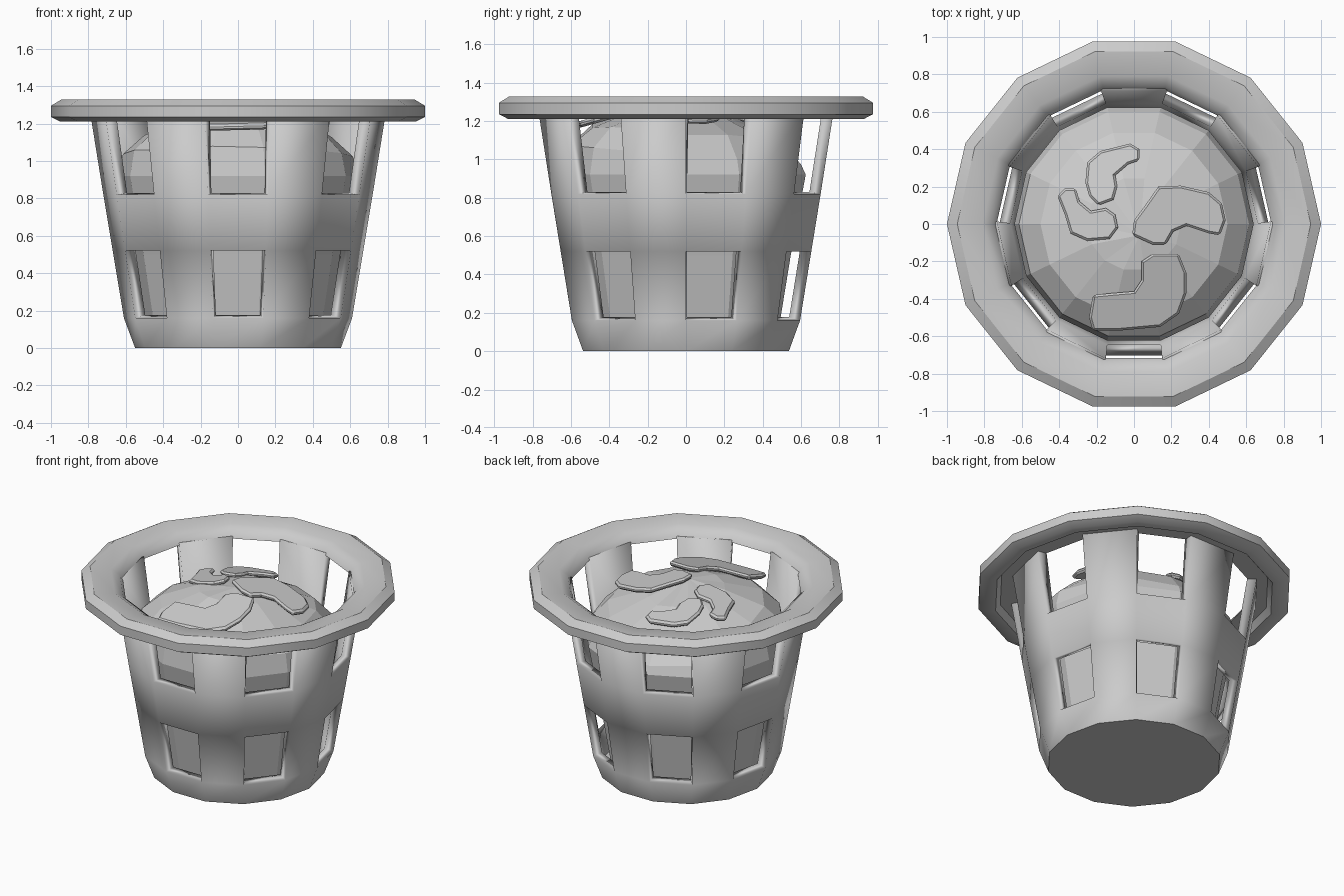
import bpy, bmesh, math, random
from math import cos, sin, pi

if "Cube" in bpy.data.objects:
    bpy.data.objects.remove(bpy.data.objects["Cube"])

random.seed(4)
SIDES = 14


def finish(name, bm, smooth_angle=None):
    me = bpy.data.meshes.new(name)
    bm.to_mesh(me)
    bm.free()
    ob = bpy.data.objects.new(name, me)
    bpy.context.collection.objects.link(ob)
    if smooth_angle:
        bpy.ops.object.select_all(action='DESELECT')
        ob.select_set(True)
        bpy.context.view_layer.objects.active = ob
        bpy.ops.object.shade_smooth_by_angle(angle=math.radians(smooth_angle))
    return ob


def make_ring(bm, r, z):
    return [bm.verts.new((r * cos(2 * pi * i / SIDES), r * sin(2 * pi * i / SIDES), z))
            for i in range(SIDES)]


def bridge(bm, low, high, skip=lambda i: False):
    for i in range(SIDES):
        j = (i + 1) % SIDES
        if not skip(i):
            bm.faces.new((low[i], low[j], high[j], high[i]))


# Basket wall: tapered shell, every second face left open in two window rows
bm = bmesh.new()
wall = [(.55, 0), (.61, .16), (.67, .52), (.72, .82), (.79, 1.255)]
rings = [make_ring(bm, r, z) for r, z in wall]
for k in range(len(rings) - 1):
    bridge(bm, rings[k], rings[k + 1], lambda i: k in (1, 3) and i % 2 == 0)
bm.faces.new(rings[0][::-1])
basket = finish("basket_wall", bm, 30)
shell = basket.modifiers.new("thickness", 'SOLIDIFY')
shell.thickness = .06
shell.offset = -1

# Wide rim with a stepped underside
bm = bmesh.new()
profile = [(.735, 1.25), (.86, 1.25), (.89, 1.21), (.95, 1.21), (1, 1.235),
           (1, 1.295), (.945, 1.328), (.81, 1.318), (.755, 1.285)]
rings = [make_ring(bm, r, z) for r, z in profile]
for k in range(len(rings)):
    bridge(bm, rings[k], rings[(k + 1) % len(rings)])
bmesh.ops.recalc_face_normals(bm, faces=bm.faces)
finish("rim", bm, 30)

# Faceted soil plug with a slightly tilted domed top
bm = bmesh.new()
soil = [(.49, .08), (.56, .5), (.64, .92), (.615, 1.03), (.50, 1.135), (.25, 1.235)]
rings = [make_ring(bm, r, z) for r, z in soil]
for k in (3, 4, 5):
    for v in rings[k]:
        v.co.z += -.08 * v.co.y + random.uniform(-.012, .012)
for low, high in zip(rings, rings[1:]):
    bridge(bm, low, high)
bm.faces.new(rings[0][::-1])
tip = bm.verts.new((.03, -.06, 1.285))
for i in range(SIDES):
    bm.faces.new((rings[-1][i], rings[-1][(i + 1) % SIDES], tip))
finish("soil", bm)


# Curved flat chips lying on the soil
def chip(name, outline, z0, gx, gy, thick=.035, inset=.012):
    cx = sum(p[0] for p in outline) / len(outline)
    cy = sum(p[1] for p in outline) / len(outline)
    bm = bmesh.new()
    base = [bm.verts.new((x, y, z0 + gx * (x - cx) + gy * (y - cy) - thick))
            for x, y in outline]
    face = bm.faces.new(base)
    ext = bmesh.ops.extrude_face_region(bm, geom=[face])
    top = [v for v in ext['geom'] if isinstance(v, bmesh.types.BMVert)]
    bmesh.ops.translate(bm, verts=top, vec=(0, 0, thick))
    bmesh.ops.recalc_face_normals(bm, faces=bm.faces)
    ob = finish(name, bm)
    bev = ob.modifiers.new("chamfer", 'BEVEL')
    bev.width = inset
    bev.segments = 1
    bev.limit_method = 'ANGLE'
    bev.angle_limit = math.radians(60)


chip("chip_back", [(-.26, .22), (-.25, .33), (-.18, .39), (-.02, .43), (.03, .40), (.03, .34),
                   (-.03, .32), (-.10, .26), (-.09, .20), (-.11, .13), (-.19, .10), (-.24, .15)],
     1.23, .05, -.25)
chip("chip_left", [(-.41, .15), (-.37, .19), (-.31, .19), (-.29, .12), (-.23, .07), (-.15, .085),
                   (-.10, .05), (-.085, -.02), (-.13, -.08), (-.25, -.09), (-.34, -.05), (-.37, .05)],
     1.25, .22, -.05)
chip("chip_right", [(.13, .20), (.25, .205), (.40, .17), (.47, .11), (.49, .02), (.46, -.06),
                    (.40, -.05), (.28, -.01), (.21, -.04), (.17, -.11), (.10, -.11), (-.01, -.06),
                    (0, .02), (.06, .10)], 1.27, -.21, -.06)
chip("chip_front", [(.10, -.16), (.24, -.16), (.28, -.26), (.28, -.37), (.24, -.48), (.14, -.55),
                    (-.08, -.57), (-.22, -.57), (-.24, -.50), (-.22, -.38), (-.12, -.37), (0, -.36),
                    (.04, -.30), (.04, -.20)], 1.25, 0, .28)
